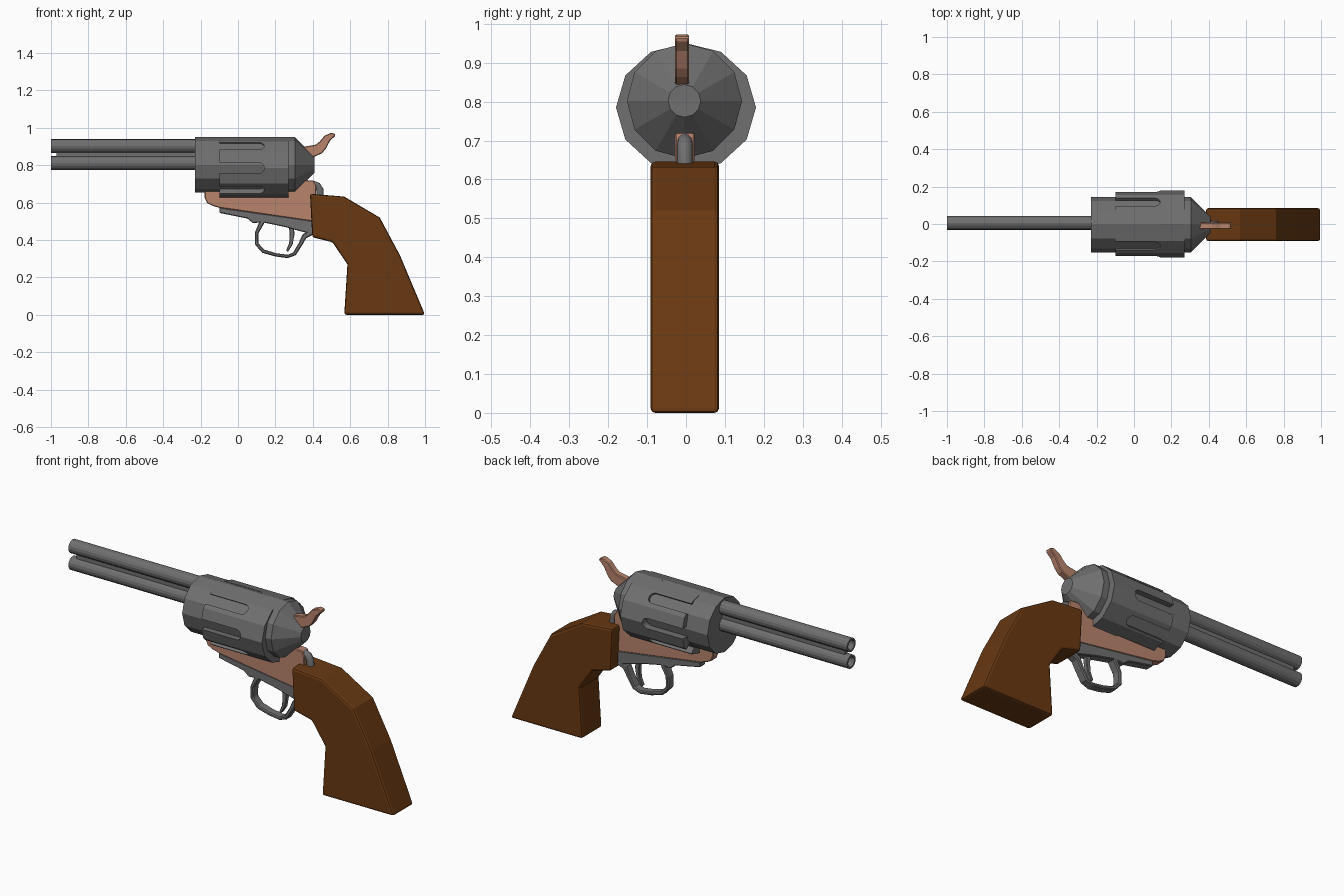
import bpy, bmesh, math
from mathutils import Vector, Matrix

if "Cube" in bpy.data.objects:
    bpy.data.objects.remove(bpy.data.objects["Cube"])


def material(name, rgb):
    m = bpy.data.materials.new(name)
    m.diffuse_color = (*rgb, 1)
    m.use_nodes = True
    m.node_tree.nodes["Principled BSDF"].inputs["Base Color"].default_value = m.diffuse_color
    return m


STEEL = material("dark_steel", (0.16, 0.16, 0.16))
WOOD = material("dark_wood", (0.14, 0.04, 0.006))
COPPER = material("copper", (0.48, 0.23, 0.15))


def finish(name, bm, mat, bevel=0, segments=1):
    bmesh.ops.recalc_face_normals(bm, faces=bm.faces)
    mesh = bpy.data.meshes.new(name)
    bm.to_mesh(mesh)
    bm.free()
    ob = bpy.data.objects.new(name, mesh)
    bpy.context.collection.objects.link(ob)
    mesh.materials.append(mat)
    if bevel:
        mod = ob.modifiers.new("bevel", "BEVEL")
        mod.width, mod.segments, mod.limit_method = bevel, segments, "ANGLE"
        mod.angle_limit = math.radians(40)
    return ob


def lathe(name, profile, sides, y, z, ky=1, kz=1, closed=False):
    """Revolve (x, radius) points about an axis along x."""
    bm = bmesh.new()
    rings = []
    for x, r in profile:
        rings.append([bm.verts.new((x, y + ky * r * math.cos(a), z + kz * r * math.sin(a)))
                      for a in (2 * math.pi * i / sides for i in range(sides))])
    pairs = list(zip(rings, rings[1:]))
    if closed:
        pairs.append((rings[-1], rings[0]))
    else:
        bm.faces.new(rings[0])
        bm.faces.new(rings[-1])
    for a, b in pairs:
        for i in range(sides):
            j = (i + 1) % sides
            bm.faces.new((a[i], a[j], b[j], b[i]))
    return finish(name, bm, STEEL)


def extrude_outline(bm, pts, y0, y1):
    """Extrude an (x, z) outline along y; returns its vertices."""
    a = [bm.verts.new((x, y0, z)) for x, z in pts]
    b = [bm.verts.new((x, y1, z)) for x, z in pts]
    bm.faces.new(a)
    bm.faces.new(b[::-1])
    for i in range(len(a)):
        j = (i + 1) % len(a)
        bm.faces.new((a[i], a[j], b[j], b[i]))
    return a + b


def plate(name, pts, y, half, mat, bevel=0, segments=1):
    bm = bmesh.new()
    extrude_outline(bm, pts, y - half, y + half)
    return finish(name, bm, mat, bevel, segments)


def strap(name, path, widths, half, mat, bevel=0.005):
    """Band following an (x, z) path with a thickness at each point."""
    p = [Vector(q) for q in path]
    left, right = [], []
    for i, q in enumerate(p):
        t = (p[min(i + 1, len(p) - 1)] - p[max(i - 1, 0)]).normalized()
        n = Vector((-t.y, t.x)) * widths[i] / 2
        left.append(q + n)
        right.append(q - n)
    return plate(name, left + right[::-1], -0.002, half, mat, bevel)


# Twin barrel tubes with open muzzles, and the rib between them
for name, z in (("upper_barrel", 0.902), ("lower_barrel", 0.811)):
    lathe(name, [(-1, 0.037), (-0.2, 0.037), (-0.2, 0.027), (-1, 0.027)], 16, 0.006, z, closed=True)
plate("barrel_rib", [(-0.97, 0.835), (-0.2, 0.835), (-0.2, 0.88), (-0.97, 0.88)], 0.006, 0.012, STEEL)

# Inner drum with the tapered rear
lathe("inner_drum", [(-0.23, 0.148), (0.305, 0.148), (0.41, 0.042)], 12, -0.004, 0.802)

# Fluted outer cylinder: slots are rounded capsules cut radially
shell = lathe("fluted_cylinder", [(-0.1, 0.18), (0.27, 0.18)], 12, 0, 0.785, 1, 0.165 / 0.18)
r = 0.028
slot = [(-0.15, -r), (0.112, -r)]
slot += [(0.112 + r * math.sin(a), -r * math.cos(a)) for a in (math.pi * k / 8 for k in range(1, 8))]
slot += [(0.112, r), (-0.15, r)]
bm = bmesh.new()
for k in range(8):
    verts = extrude_outline(bm, slot, 0.13, 0.25)
    bmesh.ops.rotate(bm, verts=verts, cent=(0, 0, 0), matrix=Matrix.Rotation(k * math.pi / 4, 3, "X"))
bmesh.ops.translate(bm, verts=bm.verts, vec=(0, 0, 0.785))
cutter = finish("flute_cutter", bm, STEEL)
cutter.hide_render = True
cut = shell.modifiers.new("flutes", "BOOLEAN")
cut.operation, cut.object, cut.solver = "DIFFERENCE", cutter, "EXACT"
bpy.context.view_layer.objects.active = shell
bpy.ops.object.modifier_apply(modifier="flutes")
bpy.data.objects.remove(cutter)

# Copper lower frame
plate("lower_frame", [(-0.178, 0.70), (-0.178, 0.625), (-0.165, 0.597), (-0.135, 0.582),
                      (-0.10, 0.572), (0.395, 0.50), (0.418, 0.50), (0.418, 0.69),
                      (0.405, 0.718), (0.36, 0.72)], -0.003, 0.025, COPPER, 0.004)

# Rounded steel backstrap hump above the grip
curve = bpy.data.curves.new("backstrap", "CURVE")
curve.dimensions = "3D"
curve.bevel_depth, curve.bevel_resolution, curve.use_fill_caps = 0.02, 3, True
path = [(0.36, 0.69), (0.40, 0.699), (0.425, 0.69), (0.438, 0.668), (0.44, 0.61)]
spline = curve.splines.new("POLY")
spline.points.add(len(path) - 1)
for pt, (x, z) in zip(spline.points, path):
    pt.co = (x, -0.003, z, 1)
curve.materials.append(STEEL)
bpy.context.collection.objects.link(bpy.data.objects.new("backstrap", curve))

# Trigger plate, guard loop and trigger
plate("trigger_plate", [(-0.10, 0.574), (-0.10, 0.545), (0.05, 0.515), (0.08, 0.49), (0.13, 0.495),
                        (0.25, 0.47), (0.34, 0.445), (0.40, 0.43), (0.40, 0.503)],
      -0.002, 0.024, STEEL, 0.004)
strap("trigger_guard",
      [(0.135, 0.51), (0.118, 0.475), (0.101, 0.44), (0.099, 0.38), (0.135, 0.34), (0.20, 0.321),
       (0.265, 0.312), (0.302, 0.326), (0.335, 0.38), (0.355, 0.42), (0.40, 0.445)],
      [0.03, 0.024, 0.02, 0.02, 0.02, 0.018, 0.018, 0.02, 0.022, 0.028, 0.03], 0.024, STEEL)
strap("trigger", [(0.285, 0.48), (0.289, 0.43), (0.283, 0.38), (0.262, 0.34)],
      [0.028, 0.025, 0.02, 0.012], 0.012, STEEL, 0.003)

# Copper hammer
plate("hammer", [(0.33, 0.89), (0.36, 0.90), (0.417, 0.91), (0.438, 0.928), (0.463, 0.958),
                 (0.50, 0.974), (0.521, 0.966), (0.518, 0.955), (0.492, 0.93), (0.468, 0.885),
                 (0.448, 0.863), (0.40, 0.842), (0.34, 0.84)], -0.01, 0.018, COPPER, 0.004)

# Wooden grip
plate("grip", [(0.385, 0.647), (0.568, 0.632), (0.758, 0.52), (0.866, 0.318), (1.0, 0.0),
               (0.568, 0.0), (0.585, 0.27), (0.505, 0.388), (0.397, 0.415)],
      -0.003, 0.088, WOOD, 0.012, 2)
